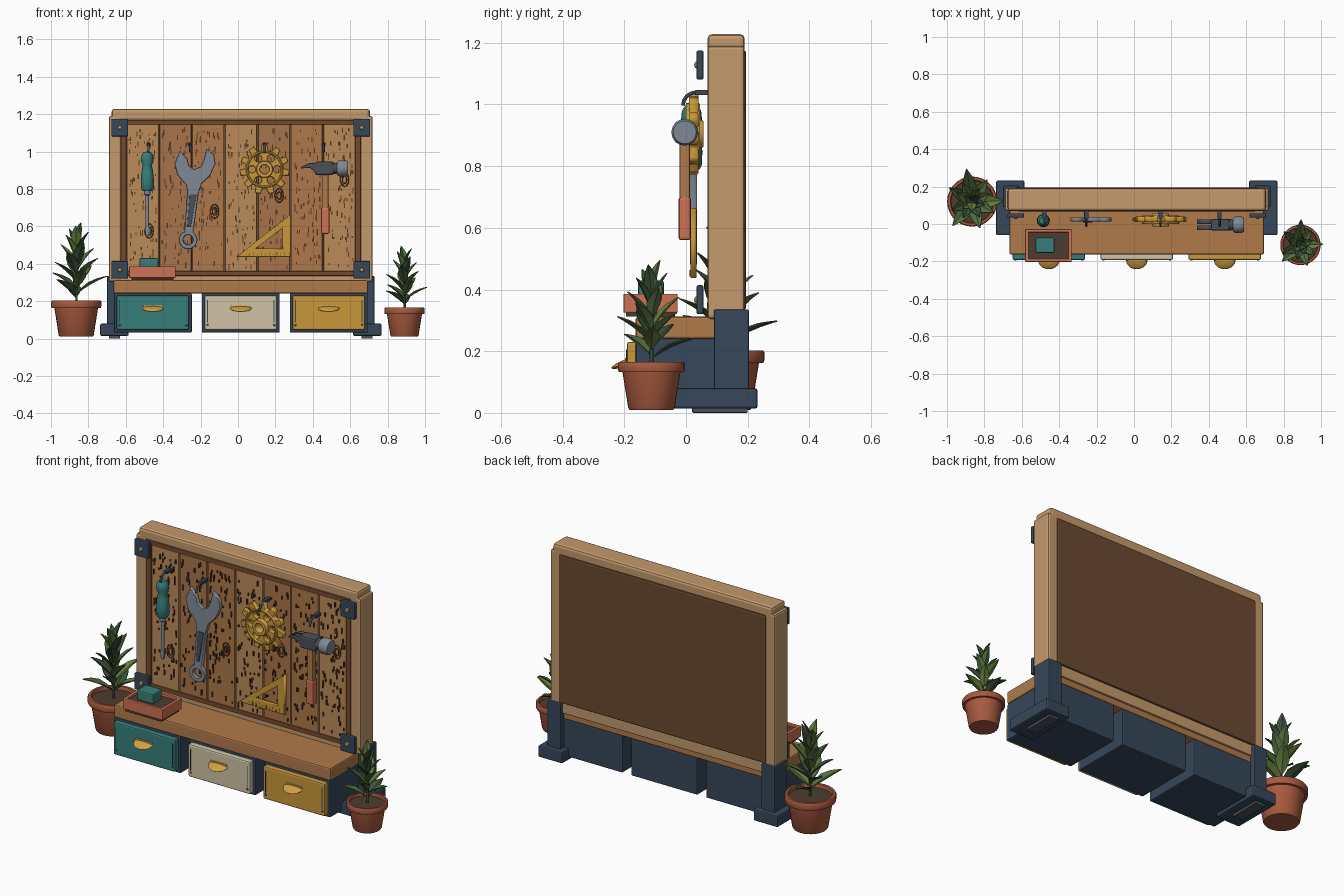
import bpy, bmesh, math, random
from math import sin, cos, pi
from mathutils import Matrix, Vector

if "Cube" in bpy.data.objects:
    bpy.data.objects.remove(bpy.data.objects["Cube"])

random.seed(4)
CX = 0.015  # mirror centre of the board


def mat(name, hexa):
    m = bpy.data.materials.new(name)
    c = [int(hexa[i:i + 2], 16) / 255 for i in (0, 2, 4)]
    m.diffuse_color = [((v + 0.055) / 1.055) ** 2.4 if v > 0.04 else v / 12.92 for v in c] + [1]
    m.use_nodes = True
    m.node_tree.nodes["Principled BSDF"].inputs["Base Color"].default_value = m.diffuse_color
    return m


OAK, WALNUT, BACK = mat("oak", "C49A6C"), mat("walnut", "75492B"), mat("back_brown", "6B4A30")
BENCH, NAVY, TEAL = mat("bench_wood", "B07A4A"), mat("navy", "36475A"), mat("teal", "367F7A")
CREAM, MUSTARD, BRASS = mat("cream", "CFC4A5"), mat("mustard", "C9983A"), mat("brass", "D0A044")
STEEL, IRON, CORAL = mat("steel", "7F8A95"), mat("iron", "4A5058"), mat("coral", "CE7254")
CLAY, SOIL, GRAIN = mat("clay", "A85A3E"), mat("soil", "4D3C2E"), mat("grain", "5C3A22")
PLANKS = [mat("plank_a", "BC8B58"), mat("plank_b", "AD794A"), mat("plank_c", "A8744A")]
GREENS = [mat("leaf_a", "3A5236"), mat("leaf_b", "52703F"), mat("leaf_c", "62803F")]


def finish(name, bm, m, smooth=False):
    me = bpy.data.meshes.new(name)
    bmesh.ops.recalc_face_normals(bm, faces=bm.faces)
    bm.to_mesh(me)
    bm.free()
    me.materials.append(m)
    o = bpy.data.objects.new(name, me)
    bpy.context.collection.objects.link(o)
    if smooth:
        activate(o)
        bpy.ops.object.shade_smooth_by_angle(angle=math.radians(35))
    return o


def activate(o):
    bpy.ops.object.select_all(action='DESELECT')
    o.select_set(True)
    bpy.context.view_layer.objects.active = o


def box(name, x0, x1, y0, y1, z0, z1, m, bevel=0.006):
    bm = bmesh.new()
    bmesh.ops.create_cube(bm, matrix=Matrix.Translation(((x0 + x1) / 2, (y0 + y1) / 2, (z0 + z1) / 2))
                          @ Matrix.Diagonal((x1 - x0, y1 - y0, z1 - z0, 1)))
    if bevel:
        bmesh.ops.bevel(bm, geom=bm.edges[:], offset=bevel, segments=2, profile=0.5, affect='EDGES')
    return finish(name, bm, m)


def pair(name, x0, x1, *rest):
    # same box on the left and right of the board
    box("left_" + name, x0, x1, *rest)
    box("right_" + name, 2 * CX - x1, 2 * CX - x0, *rest)


def lathe(name, prof, loc, m, axis='Z', seg=28):
    # revolve (radius, height) points round an axis
    bm = bmesh.new()
    vs = [bm.verts.new((r, 0, h)) for r, h in prof]
    es = [bm.edges.new(p) for p in zip(vs, vs[1:])]
    bmesh.ops.spin(bm, geom=vs + es, axis=(0, 0, 1), cent=(0, 0, 0), angle=2 * pi, steps=seg)
    bmesh.ops.remove_doubles(bm, verts=bm.verts, dist=1e-5)
    rot = {'Z': Matrix(), 'X': Matrix.Rotation(pi / 2, 4, 'Y'), 'Y': Matrix.Rotation(pi / 2, 4, 'X')}[axis]
    bmesh.ops.transform(bm, matrix=Matrix.Translation(loc) @ rot, verts=bm.verts)
    return finish(name, bm, m, True)


def plate(name, loops, y0, y1, m, bevel=0.003):
    # filled outline with holes in the xz plane, given thickness along y
    cu = bpy.data.curves.new(name, 'CURVE')
    cu.dimensions, cu.fill_mode = '2D', 'BOTH'
    cu.extrude, cu.bevel_depth, cu.bevel_resolution = (y1 - y0) / 2 - bevel, bevel, 0
    cu.offset = -bevel
    for pts in loops:
        s = cu.splines.new('POLY')
        s.points.add(len(pts) - 1)
        for p, (x, z) in zip(s.points, pts):
            p.co = (x, z, 0, 1)
        s.use_cyclic_u = True
    cu.materials.append(m)
    return place_curve(name, cu, (0, (y0 + y1) / 2, 0), pi / 2)


def place_curve(name, cu, loc=(0, 0, 0), rx=0):
    o = bpy.data.objects.new(name, cu)
    bpy.context.collection.objects.link(o)
    o.location, o.rotation_euler = loc, (rx, 0, 0)
    activate(o)
    bpy.ops.object.convert(target='MESH')
    return o


def tube(name, pts, r, m):
    cu = bpy.data.curves.new(name, 'CURVE')
    cu.dimensions, cu.bevel_depth, cu.bevel_resolution, cu.use_fill_caps = '3D', r, 2, True
    s = cu.splines.new('POLY')
    s.points.add(len(pts) - 1)
    for p, c in zip(s.points, pts):
        p.co = (*c, 1)
    cu.materials.append(m)
    return place_curve(name, cu)


def arc(cx, cz, r, a0=0, a1=360, n=24):
    k = n if a1 - a0 == 360 else n - 1
    return [(cx + r * cos(math.radians(a0 + (a1 - a0) * i / k)),
             cz + r * sin(math.radians(a0 + (a1 - a0) * i / k))) for i in range(n)]


# frame
pair("post", -0.69, -0.625, 0.07, 0.19, 0.305, 1.19, OAK, 0.01)
box("top_rail", -0.675, 0.705, 0.07, 0.19, 1.165, 1.228, OAK, 0.014)
box("bottom_rail", -0.66, 0.69, 0.075, 0.185, 0.275, 0.345, OAK)
pair("inner_trim", -0.627, -0.597, 0.073, 0.12, 0.33, 1.17, WALNUT, 0.004)
box("top_trim", -0.62, 0.65, 0.073, 0.12, 1.143, 1.168, WALNUT, 0.004)
box("bottom_trim", -0.62, 0.65, 0.068, 0.12, 0.335, 0.36, WALNUT, 0.004)
box("back_panel", -0.635, 0.665, 0.11, 0.195, 0.335, 1.175, BACK, 0.008)

# planks and raised wood grain
knots = [(-0.475, 0.575), (-0.125, 0.68), (0.22, 0.765), (0.57, 0.85)]
gb = bmesh.new()
W = 1.227 / 7
for i in range(7):
    x = -0.597 + W * i
    box(f"plank_{i + 1}", x + 0.003, x + W - 0.003, 0.075, 0.115, 0.355, 1.148, PLANKS[(i * 2) % 3], 0.005)
    for _ in range(75):
        gx, gz = x + random.uniform(0.015, W - 0.015), random.uniform(0.38, 1.12)
        bmesh.ops.create_cube(gb, matrix=Matrix.Translation((gx, 0.0735, gz))
                              @ Matrix.Diagonal((0.006, 0.009, random.uniform(0.008, 0.032), 1)))
finish("wood_grain", gb, GRAIN)
for i, (kx, kz) in enumerate(knots):
    for j, r in enumerate((0.022, 0.012)):
        o = tube(f"knot_{i + 1}_{j + 1}", [(kx + a, 0.073, kz + b * 1.7) for a, b in arc(0, 0, r, 0, 361, 14)], 0.003, GRAIN)

# corner brackets with bolts
for n, z in (("upper", 1.128), ("lower", 0.367)):
    pair(n + "_bracket", -0.677, -0.587, 0.034, 0.057, z - 0.047, z + 0.047, NAVY)
    for s, x in (("left", -0.632), ("right", 0.662)):
        lathe(f"{s}_{n}_bolt", [(0, 0.008), (0.009, 0.005), (0.012, 0), (0, 0)], (x, 0.034, z), BRASS, 'Y', 10)

# legs and feet
pair("leg", -0.70, -0.615, 0.09, 0.205, 0.02, 0.335, NAVY)
pair("foot", -0.737, -0.585, -0.06, 0.232, 0.014, 0.08, NAVY, 0.008)
pair("foot_pad", -0.69, -0.63, 0.02, 0.2, 0.0, 0.016, IRON, 0.003)

# bench and drawers
box("bench_top", -0.665, 0.695, -0.163, 0.175, 0.24, 0.312, BENCH, 0.008)
for i, (c, m) in enumerate(((-0.455, TEAL), (0.015, CREAM), (0.485, MUSTARD))):
    n = f"drawer_{i + 1}"
    box(n + "_case", c - 0.208, c + 0.208, -0.163, 0.175, 0.032, 0.242, NAVY)
    box(n + "_front", c - 0.194, c + 0.194, -0.192, -0.155, 0.045, 0.23, m, 0.008)
    for s in (-1, 1):
        x = c + s * 0.178
        box(f"{n}_groove_{s}", x - 0.002, x + 0.002, -0.194, -0.188, 0.085, 0.205, NAVY, 0)
        lathe(f"{n}_rivet_{s}", [(0, 0.005), (0.006, 0.003), (0.007, 0), (0, 0)], (x, -0.191, 0.072), IRON, 'Y', 8)
    # cup pull
    box(n + "_pull_plate", c - 0.052, c + 0.052, -0.198, -0.19, 0.158, 0.178, BRASS, 0.003)
    bm = bmesh.new()
    bmesh.ops.create_uvsphere(bm, u_segments=20, v_segments=10, radius=1)
    g = bm.verts[:] + bm.edges[:] + bm.faces[:]
    bmesh.ops.bisect_plane(bm, geom=g, plane_co=(0, 0, 0), plane_no=(0, 1, 0), clear_outer=True)
    bmesh.ops.transform(bm, matrix=Matrix.Translation((c, -0.193, 0.163)) @ Matrix.Rotation(0.35, 4, 'X')
                        @ Matrix.Diagonal((0.058, 0.052, 0.011, 1)), verts=bm.verts)
    finish(n + "_pull", bm, BRASS, True)

# tray with a teal box
box("tray_floor", -0.57, -0.345, -0.195, -0.035, 0.312, 0.374, SOIL, 0)
for s, y in (("front", -0.203), ("rear", -0.045)):
    box(f"tray_{s}", -0.582, -0.333, y, y + 0.018, 0.325, 0.386, CORAL, 0.004)
for s, x in (("left", -0.582), ("right", -0.351)):
    box(f"tray_{s}", x, x + 0.018, -0.203, -0.027, 0.325, 0.386, CORAL, 0.004)
box("teal_box", -0.527, -0.425, -0.155, -0.072, 0.372, 0.43, TEAL, 0.008)

# hooks
for i, x in enumerate((-0.478, -0.255, 0.142, 0.458)):
    box(f"hook_base_{i + 1}", x - 0.011, x + 0.011, 0.03, 0.078, 1.03, 1.047, NAVY, 0.002)
    tube(f"hook_{i + 1}", [(x, 0.035 - 0.045 * sin(a), 0.998 + 0.042 * cos(a))
                           for a in (0, 0.4, 0.8, 1.2, 1.6)], 0.006, NAVY)

# screwdriver
sx, sy = -0.485, 0.018
lathe("screwdriver_handle", [(0, 1.0), (0.02, 0.997), (0.031, 0.98), (0.034, 0.95), (0.024, 0.925), (0.03, 0.9),
                             (0.035, 0.85), (0.034, 0.805), (0.026, 0.79), (0, 0.79)], (sx, sy, 0), TEAL, seg=20)
lathe("screwdriver_shaft", [(0, 0.795), (0.017, 0.795), (0.017, 0.77), (0.009, 0.765), (0.009, 0.605), (0, 0.605)],
      (sx, sy, 0), STEEL, seg=14)
plate("screwdriver_tip", [[(sx - 0.009, 0.61), (sx - 0.013, 0.58), (sx - 0.008, 0.55), (sx + 0.008, 0.55),
                           (sx + 0.013, 0.58), (sx + 0.009, 0.61)]], sy - 0.005, sy + 0.005, STEEL, 0.001)

# wrench: outline with ring hole and a recessed bar
head = [(-.31, 1.005), (-.27, .96), (-.262, .925), (-.235, .905), (-.2, .92), (-.185, .95), (-.168, 1.015), (-.128, .985),
        (-.12, .935), (-.15, .87), (-.195, .825), (-.21, .78), (-.238, .57)]
left = [(-.287, .57), (-.272, .78), (-.277, .82), (-.325, .875), (-.34, .935)]
plate("wrench", [(head + arc(-.267, .528, .05, 50, -230, 18) + left), arc(-.267, .528, .026, n=12)],
      0.013, 0.036, STEEL)
plate("wrench_bar", [[(-.222, .77), (-.252, .6), (-.272, .6), (-.26, .77)]], 0.009, 0.02, IRON, 0.001)

# gear wheel
gx, gz = 0.142, 0.905
teeth = []
for i in range(11):
    a = 2 * pi * i / 11
    teeth += [(gx + r * sin(a + d), gz + r * cos(a + d)) for r, d in
              ((.102, -.2), (.134, -.12), (.134, .12), (.102, .2))]
holes = [arc(gx + .067 * cos(i * pi / 3), gz + .067 * sin(i * pi / 3), .018, n=10) for i in range(6)]
plate("gear_wheel", [teeth] + holes + [arc(gx, gz, .024)], 0.01, 0.04, MUSTARD)
plate("gear_rim", [arc(gx, gz, .1, n=32), arc(gx, gz, .088, n=32)], 0.0, 0.045, BRASS)
plate("gear_hub", [arc(gx, gz, .045), arc(gx, gz, .024)], -0.014, 0.056, BRASS)

# set square with scale marks
plate("set_square", [[(-.008, .437), (.282, .437), (.282, .665)], [(.095, .482), (.237, .482), (.237, .59)]],
      0.014, 0.034, MUSTARD)
for i in range(10):
    x = 0.06 + i * 0.021
    box(f"scale_mark_{i + 1}", x, x + 0.003, 0.012, 0.018, 0.443, 0.455 + 0.008 * (i % 2), WALNUT, 0)

# hammer
hx, hy, hz = 0.466, -0.004, 0.91
box("hammer_handle", hx - 0.018, hx + 0.018, hy - 0.017, hy + 0.017, 0.69, 0.945, BENCH)
box("hammer_grip", hx - 0.023, hx + 0.023, hy - 0.02, hy + 0.02, 0.56, 0.7, CORAL, 0.008)
box("hammer_block", 0.412, 0.51, hy - 0.032, hy + 0.032, hz - 0.036, hz + 0.036, IRON, 0.01)
lathe("hammer_neck", [(0, 0.5), (0.032, 0.5), (0.027, 0.54), (0, 0.54)], (0, hy, hz), IRON, 'X')
lathe("hammer_face", [(0, 0.528), (0.035, 0.528), (0.043, 0.54), (0.043, 0.578), (0.037, 0.588), (0, 0.588)],
      (0, hy, hz), STEEL, 'X')
for s in (-1, 1):
    y = hy + s * 0.017
    plate(f"hammer_claw_{s}", [[(.42, .94), (.38, .938), (.338, .918), (.338, .91), (.385, .912), (.42, .885)]],
          y - 0.012, y + 0.012, IRON, 0.002)


# potted plants
def plant(name, x, y, R, h, top, count):
    lathe(name + "_pot", [(0, 0.01), (R * .66, 0.01), (R * .7, 0.018), (R * .87, h * .8), (R * .98, h * .8), (R, h * .84),
                          (R, h * .97), (R * .97, h), (R * .87, h), (R * .83, h * .85), (0, h * .85)], (x, y, 0), CLAY)
    lathe(name + "_soil", [(0, h * .92), (R * .86, h * .9)], (x, y, 0), SOIL)
    tube(name + "_stem", [(x, y, h * .85), (x + .006, y, (h + top) / 2), (x, y, top - .09)], 0.006, GREENS[0])
    for i in range(count):
        t = i / (count - 1)
        L = R * (1.25 - 0.25 * t) * random.uniform(.95, 1.1)
        w = L * 0.21
        bm = bmesh.new()
        rows = []
        for u, k in ((0, .12), (.2, .7), (.45, 1), (.72, .72), (.9, .3), (1, .02)):
            bend = -0.18 * L * u * u
            rows.append([bm.verts.new((s * w * k, L * u, bend + abs(s) * w * k * .35)) for s in (-1, 0, 1)])
        for a, b in zip(rows, rows[1:]):
            for j in (0, 1):
                bm.faces.new((a[j], a[j + 1], b[j + 1], b[j]))
        tilt = 0.6 + 0.85 * t
        base = h + 0.01 + (top - h - 0.01 - L * 0.97) * t
        M = (Matrix.Translation((x, y, base)) @ Matrix.Rotation(i * 2.4 + random.uniform(-.2, .2), 4, 'Z')
             @ Matrix.Rotation(tilt, 4, 'X') @ Matrix.Translation((0, 0.012 * (1 - t), 0)))
        bmesh.ops.transform(bm, matrix=M, verts=bm.verts)
        o = finish(f"{name}_leaf_{i + 1}", bm, GREENS[i % 3])
        o.modifiers.new("thickness", 'SOLIDIFY').thickness = 0.004


plant("left_plant", -0.865, 0.12, 0.134, 0.203, 0.62, 19)
plant("right_plant", 0.89, -0.112, 0.108, 0.165, 0.495, 17)
